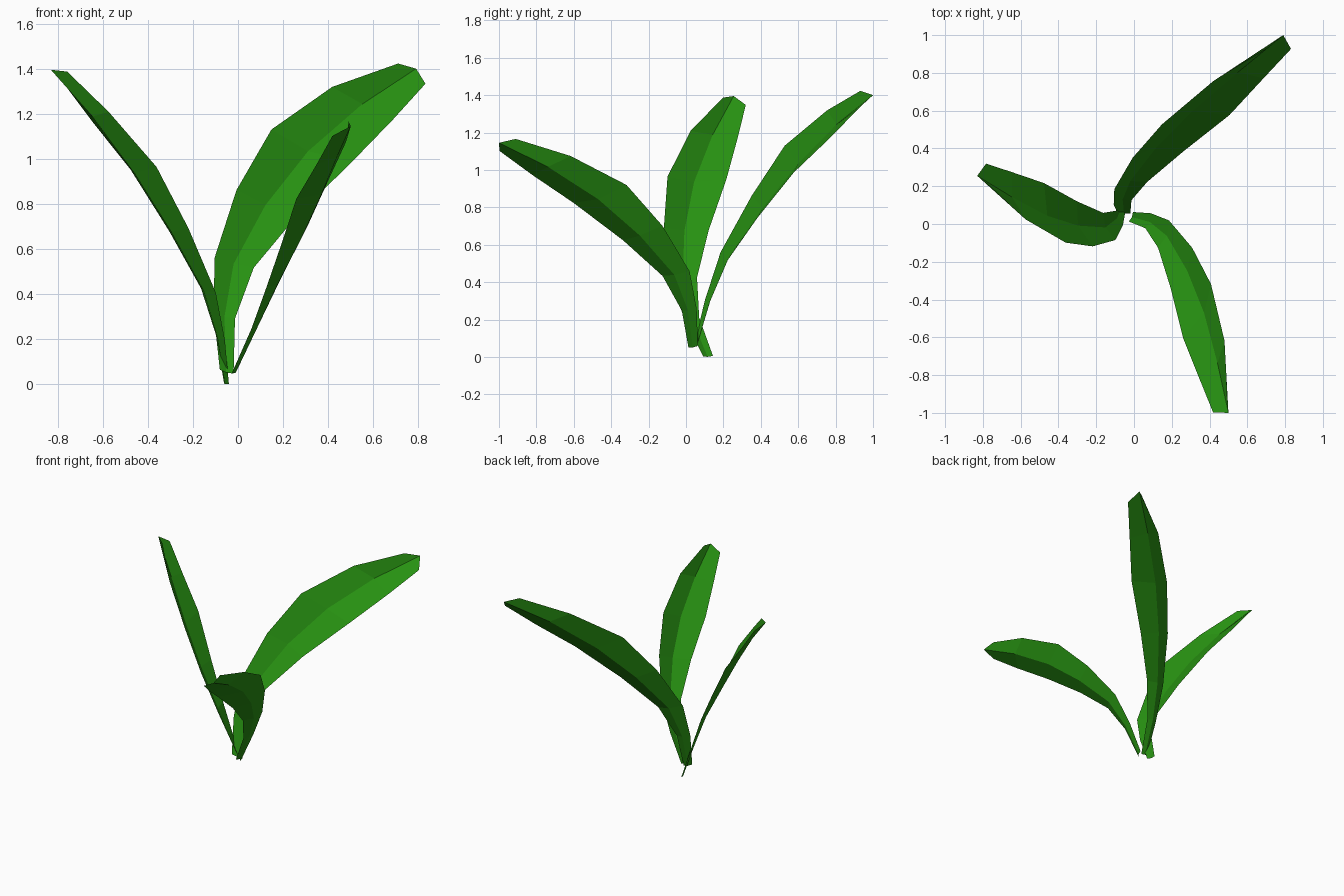
import bpy
import bmesh
from mathutils import Matrix, Vector

cube = bpy.data.objects.get("Cube")
if cube:
    bpy.data.objects.remove(cube, do_unlink=True)

# Single leaf colour
green = bpy.data.materials.new("leaf_green")
green.use_nodes = True
color = (0.021, 0.29, 0.006, 1.0)
green.diffuse_color = color
green.node_tree.nodes["Principled BSDF"].inputs["Base Color"].default_value = color

# Leaf stations, base to tip, for a leaf of unit length:
# rib side, rib along, rib lift, half width, edge slant, edge setback, edge lift
STATIONS = [
    (0.095, -0.123, -0.027, 0.018, 0.008, 0.000, 0.005),
    (0.000, 0.000, 0.000, 0.026, 0.015, 0.005, 0.008),
    (-0.067, 0.140, 0.020, 0.050, 0.025, 0.005, 0.014),
    (-0.096, 0.350, 0.022, 0.086, 0.024, 0.008, 0.025),
    (-0.094, 0.569, 0.022, 0.113, 0.035, 0.000, 0.034),
    (-0.056, 0.797, 0.016, 0.092, 0.015, 0.012, 0.022),
    (0.000, 1.000, 0.000, 0.046, 0.000, 0.038, 0.027),
]


def make_leaf_mesh():
    """Creased strip: left edge, midrib and right edge at every station."""
    bm = bmesh.new()
    rows = []
    for side, along, lift, width, slant, back, rise in STATIONS:
        row = []
        for s in (-1, 0, 1):
            edge = abs(s)
            row.append(bm.verts.new((side + s * width,
                                     along + s * slant - edge * back,
                                     lift + edge * rise)))
        rows.append(row)
    for a, b in zip(rows, rows[1:]):
        for i in range(2):
            bm.faces.new((a[i], a[i + 1], b[i + 1], b[i]))
    mesh = bpy.data.meshes.new("leaf_blade")
    bm.to_mesh(mesh)
    bm.free()
    mesh.materials.append(green)
    return mesh


def place_leaf(name, mesh, root, tip, across):
    """Stretch the unit leaf from root to tip, with its width along across."""
    root, tip, across = Vector(root), Vector(tip), Vector(across)
    length = (tip - root).length
    y = (tip - root).normalized()
    x = (across - y * across.dot(y)).normalized()
    z = x.cross(y)
    frame = Matrix((x, y, z)).transposed().to_4x4()
    leaf = bpy.data.objects.new(name, mesh)
    bpy.context.collection.objects.link(leaf)
    leaf.matrix_world = Matrix.Translation(root) @ frame @ Matrix.Scale(length, 4)


# Three copies fanned around the root
blade = make_leaf_mesh()
place_leaf("back_leaf", blade, (-0.06, 0.13, 0.30), (0.79, 1.0, 1.40), (1.03, -0.04, -0.76))
place_leaf("right_leaf", blade, (-0.09, 0.03, 0.205), (-0.83, 0.255, 1.395), (-0.21, 1.0, -0.32))
place_leaf("front_leaf", blade, (0.085, 0.01, 0.25), (0.50, -1.0, 1.145), (-0.57, -0.68, -0.51))
